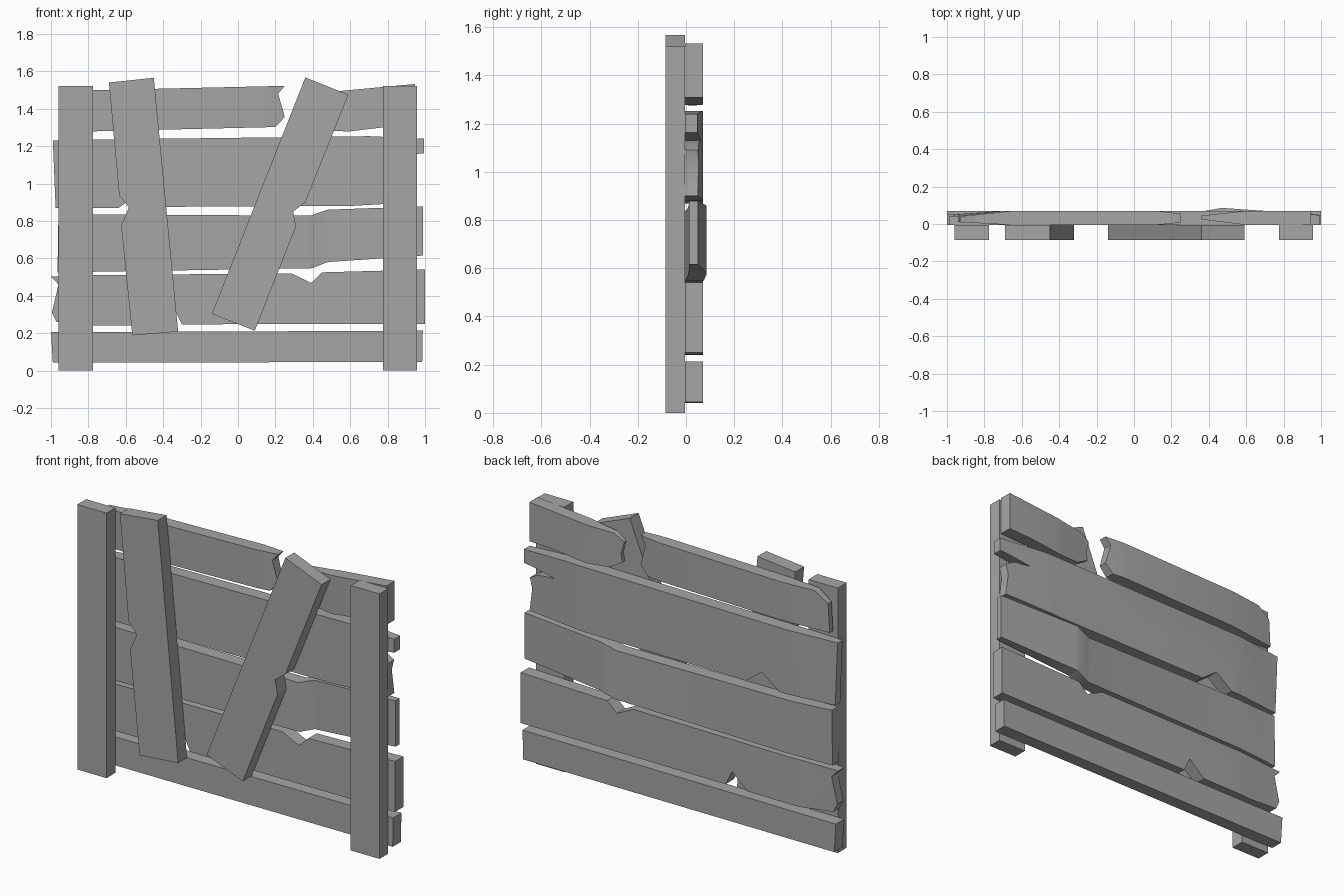
import bpy, bmesh

FRONT, MID, BACK = -0.085, -0.005, 0.07

grey = bpy.data.materials.new("weathered_grey")
grey.diffuse_color = (0.38, 0.38, 0.38, 1)


def lerp_knots(x, knots, i):
    if x <= knots[0][0]:
        return knots[0][i]
    for a, b in zip(knots, knots[1:]):
        if x <= b[0]:
            t = (x - a[0]) / (b[0] - a[0])
            return a[i] + t * (b[i] - a[i])
    return knots[-1][i]


def board(name, outline, y0, y1, knots=()):
    """Extrude an (x, z) outline; knots are (x, front y shift, back y shift)."""
    bm = bmesh.new()
    face = bm.faces.new([bm.verts.new((x, y0, z)) for x, z in outline])
    ext = bmesh.ops.extrude_face_region(bm, geom=[face])
    for v in ext["geom"]:
        if isinstance(v, bmesh.types.BMVert):
            v.co.y = y1
    bmesh.ops.triangulate(bm, faces=[f for f in bm.faces if len(f.verts) > 4])
    for k in knots:
        bmesh.ops.bisect_plane(bm, geom=bm.verts[:] + bm.edges[:] + bm.faces[:],
                               plane_co=(k[0], 0, 0), plane_no=(1, 0, 0))
    if knots:
        for v in bm.verts:
            v.co.y += lerp_knots(v.co.x, knots, 1 if v.co.y < (y0 + y1) / 2 else 2)
    bmesh.ops.recalc_face_normals(bm, faces=bm.faces[:])
    me = bpy.data.meshes.new(name)
    bm.to_mesh(me)
    bm.free()
    me.materials.append(grey)
    ob = bpy.data.objects.new(name, me)
    bpy.context.collection.objects.link(ob)
    # soft shading over the bends, crisp board edges
    bpy.ops.object.select_all(action="DESELECT")
    ob.select_set(True)
    bpy.context.view_layer.objects.active = ob
    bpy.ops.object.shade_smooth_by_angle(angle=0.5)
    return ob


# upright posts
for side, x0, x1 in (("left", -0.96, -0.775), ("right", 0.775, 0.957)):
    board(side + "_post", [(x0, 0), (x1, 0), (x1, 1.52), (x0, 1.52)], FRONT, MID)

# slanted boards nailed on the front
board("left_brace", [(-0.69, 1.54), (-0.635, 0.935), (-0.583, 0.873), (-0.625, 0.775),
                     (-0.565, 0.188), (-0.32, 0.208), (-0.45, 1.565)], FRONT, MID)
board("right_brace", [(0.36, 1.567), (-0.14, 0.303), (0.09, 0.213), (0.31, 0.77),
                      (0.295, 0.85), (0.36, 0.9), (0.59, 1.475)], FRONT, MID)

# horizontal planks, bottom to top
board("bottom_plank", [(-1.0, 0.205), (-0.99, 0.042), (0.985, 0.046), (0.988, 0.213)],
      MID, BACK)
board("lower_plank", [(-1.0, 0.502), (-0.96, 0.46), (-0.995, 0.31), (-0.97, 0.26),
                      (-0.77, 0.24), (-0.44, 0.243), (-0.34, 0.33), (-0.30, 0.247),
                      (1.0, 0.25), (1.0, 0.54), (0.45, 0.525), (0.39, 0.468),
                      (0.285, 0.52), (-0.77, 0.51)],
      MID, BACK, [(-0.98, 0, -0.02), (-0.7, 0, 0)])
board("middle_plank", [(-0.96, 0.84), (-0.965, 0.525), (0.395, 0.547), (0.48, 0.58),
                       (0.99, 0.615), (0.99, 0.878), (0.48, 0.86), (0.385, 0.828),
                       (-0.77, 0.835)],
      MID, BACK, [(-0.96, 0, -0.02), (-0.7, 0, 0), (0.38, 0, 0),
                  (0.47, 0.016, 0.016), (0.99, 0.018, -0.02)])
board("upper_plank", [(-0.99, 1.23), (-0.975, 0.868), (-0.64, 0.868), (-0.53, 0.95),
                      (-0.43, 0.875), (0.6, 0.88), (0.957, 0.9), (0.94, 1.03),
                      (0.955, 1.09), (0.90, 1.12), (0.79, 1.13), (0.93, 1.155),
                      (0.995, 1.162), (0.995, 1.24), (0.7, 1.253), (-0.77, 1.235)],
      MID, BACK, [(-0.98, 0, -0.03), (-0.7, 0, 0), (0.65, 0, 0), (0.99, 0, -0.022)])
board("top_plank_left", [(-0.85, 1.497), (-0.93, 1.44), (-0.94, 1.275), (0.2, 1.302),
                         (0.25, 1.355), (0.215, 1.48), (0.25, 1.522)],
      MID, BACK, [(-0.94, 0.015, -0.03), (-0.65, 0, 0), (0.12, 0, 0),
                  (0.25, 0.012, -0.015)])
board("top_plank_right", [(0.42, 1.487), (0.36, 1.45), (0.38, 1.38), (0.37, 1.33),
                          (0.45, 1.285), (0.59, 1.278), (0.775, 1.3), (0.945, 1.308),
                          (0.945, 1.532), (0.55, 1.495)],
      MID, BACK, [(0.36, 0.03, -0.025), (0.6, 0, 0)])
